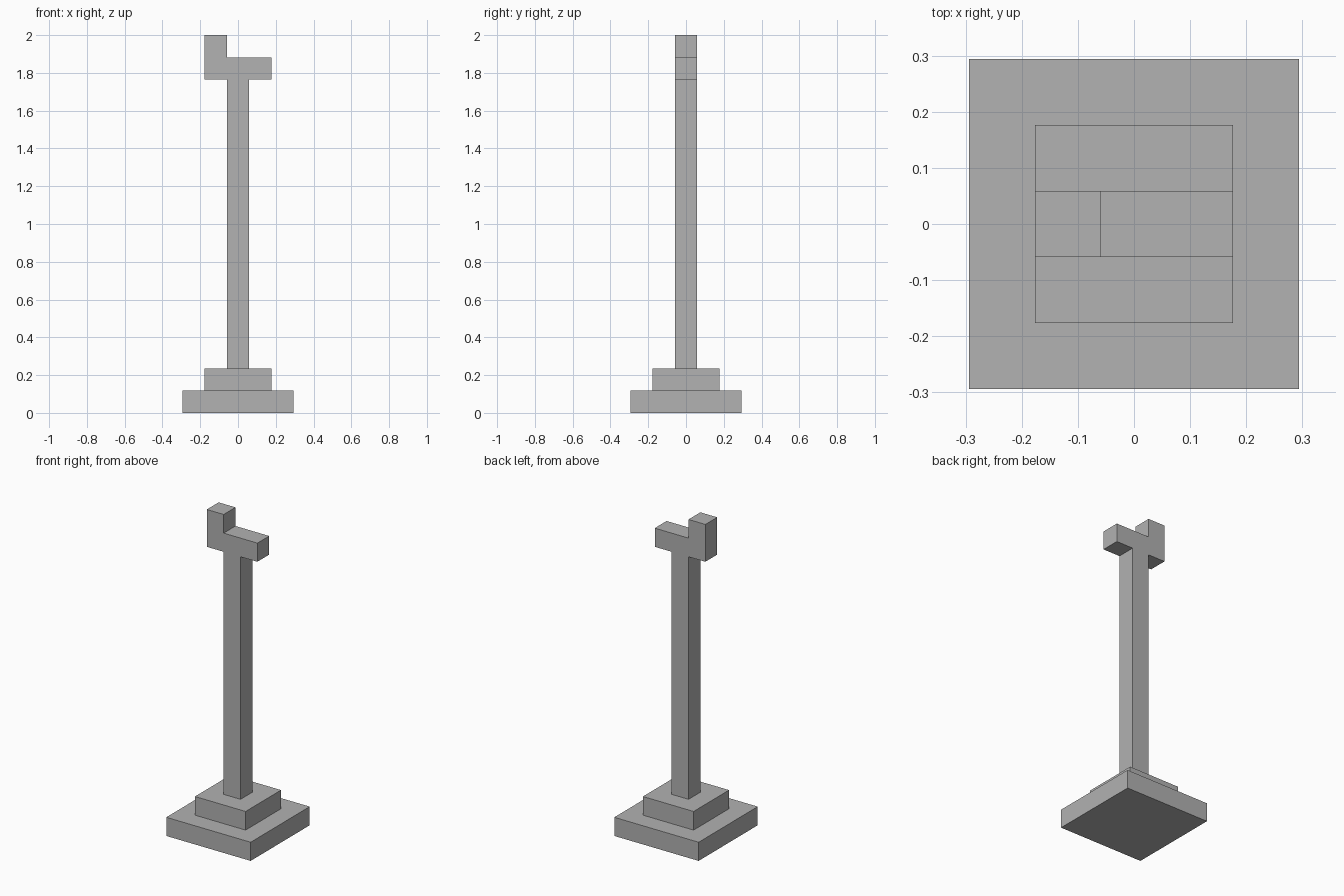
import bpy
import bmesh

cube = bpy.data.objects.get("Cube")
if cube:
    bpy.data.objects.remove(cube, do_unlink=True)

U = 2 / 17  # one block; the model is seventeen blocks tall

grey = bpy.data.materials.new("plain_grey")
grey.use_nodes = True
colour = (0.445, 0.445, 0.445, 1)
grey.diffuse_color = colour
grey.node_tree.nodes["Principled BSDF"].inputs["Base Color"].default_value = colour


def prism(name, profile, depth):
    """Extrude an x-z outline, given in blocks, centred along y."""
    bm = bmesh.new()
    face = bm.faces.new([bm.verts.new((x * U, -depth * U / 2, z * U)) for x, z in profile])
    extruded = bmesh.ops.extrude_face_region(bm, geom=[face])["geom"]
    verts = [g for g in extruded if isinstance(g, bmesh.types.BMVert)]
    bmesh.ops.translate(bm, verts=verts, vec=(0, depth * U, 0))
    bmesh.ops.recalc_face_normals(bm, faces=bm.faces)
    mesh = bpy.data.meshes.new(name)
    bm.to_mesh(mesh)
    bm.free()
    mesh.materials.append(grey)
    obj = bpy.data.objects.new(name, mesh)
    bpy.context.collection.objects.link(obj)
    return obj


def block(name, width, bottom, top):
    """Square block centred on the vertical axis."""
    h = width / 2
    return prism(name, [(-h, bottom), (h, bottom), (h, top), (-h, top)], width)


# Stepped base and post
block("base_slab", 5, 0, 1)
block("base_step", 3, 1, 2)
block("post", 1, 2, 15)

# Crossbar with an upright end on the right
prism("crossbar_head", [(-1.5, 15), (1.5, 15), (1.5, 16), (-0.5, 16), (-0.5, 17), (-1.5, 17)], 1)
